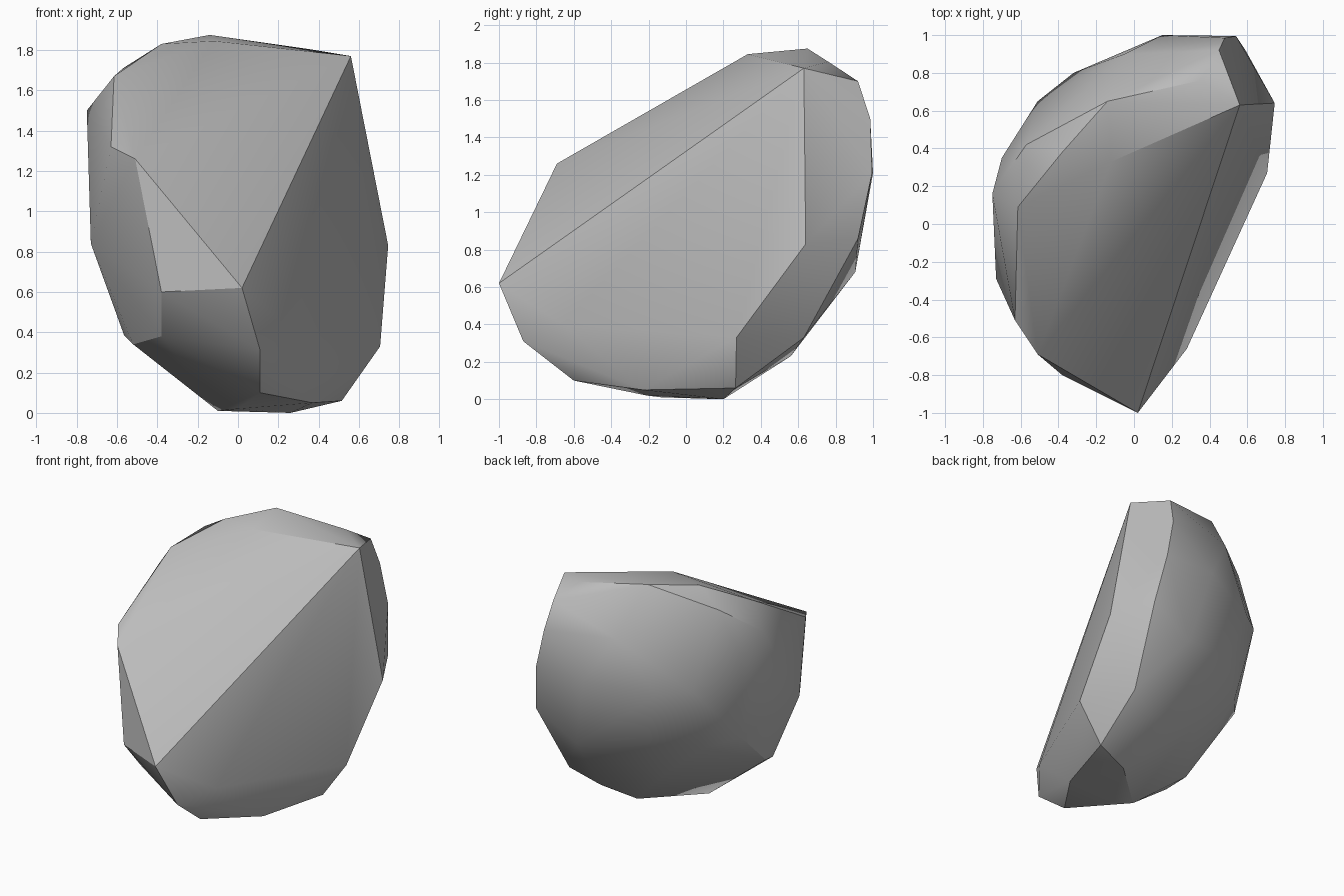
import bpy
import bmesh
import math

default_cube = bpy.data.objects.get("Cube")
if default_cube:
    bpy.data.objects.remove(default_cube, do_unlink=True)


def make_material(name, grey):
    material = bpy.data.materials.new(name)
    colour = (grey, grey, grey, 1.0)
    material.diffuse_color = colour
    material.use_nodes = True
    shader = material.node_tree.nodes["Principled BSDF"]
    shader.inputs["Base Color"].default_value = colour
    return material


def build_rock(name, corner_groups, material):
    """Wrap a convex stone skin around the chiselled corners (in hundredths)."""
    bm = bmesh.new()
    for group in corner_groups:
        for corner in group:
            bm.verts.new([value / 100 for value in corner])
    hull = bmesh.ops.convex_hull(bm, input=bm.verts)
    spare = {item for item in hull["geom_interior"] + hull["geom_unused"]
             if isinstance(item, bmesh.types.BMVert)}
    bmesh.ops.delete(bm, geom=list(spare), context="VERTS")

    # Merge nearly coplanar triangles into broad chipped facets
    bmesh.ops.dissolve_limit(bm, angle_limit=math.radians(2),
                             verts=bm.verts, edges=bm.edges)
    bmesh.ops.recalc_face_normals(bm, faces=bm.faces)

    mesh = bpy.data.meshes.new(name)
    bm.to_mesh(mesh)
    bm.free()
    mesh.materials.append(material)
    rock = bpy.data.objects.new(name, mesh)
    bpy.context.collection.objects.link(rock)
    return rock


# Long ridge from the upper corner down to the front tip, with the side corners
front_ridge = [(56, 63, 177), (2, -100, 62), (28, -66, 40)]
left_chip = [(74.5, 64, 83), (70.5, 27, 33), (51.5, 26.5, 6), (52, 63, 33),
             (59, 92, 86), (54, 99.5, 121), (48, 98.5, 150), (45, 92, 170)]

# Nose facets below the tip and the small base the stone rests on
nose = [(11, -87, 31), (11, -60, 10), (-38, -80, 60), (-38, -61, 38)]
base = [(37, -23, 5), (26, 20, 0), (-10, -13, 1), (0, -21, 2)]

# Crown and the rim of the broad sloping face
crown = [(-14, 65, 187.5), (35, 76, 180.5), (-12, 33, 184.5),
         (-38, 38, 183), (-57, 42, 171)]
right_rim = [(-51, -69, 126), (-63, -51, 132), (-61.5, 9, 167),
             (-75, 16, 150), (-73, -29, 84), (-56.5, -13, 38.5),
             (-52, -28, 34)]

# Rounded back
back = [(15, 100, 121), (-5, 90, 154), (-32, 80, 115), (-51, 65, 117),
        (-70, 35, 138), (-65, 28, 73), (-48, 48, 68), (27, 90.5, 68),
        (32, 56, 23), (-15, 48, 39), (-20, 75, 79)]

stone = make_material("grey stone", 0.5)
rock = build_rock("rock", [front_ridge, left_chip, nose, base,
                           crown, right_rim, back], stone)

# Soft shading on the rounded back, crisp edges where facets are chipped
bpy.ops.object.select_all(action="DESELECT")
rock.select_set(True)
bpy.context.view_layer.objects.active = rock
bpy.ops.object.shade_smooth_by_angle(angle=math.radians(30))
